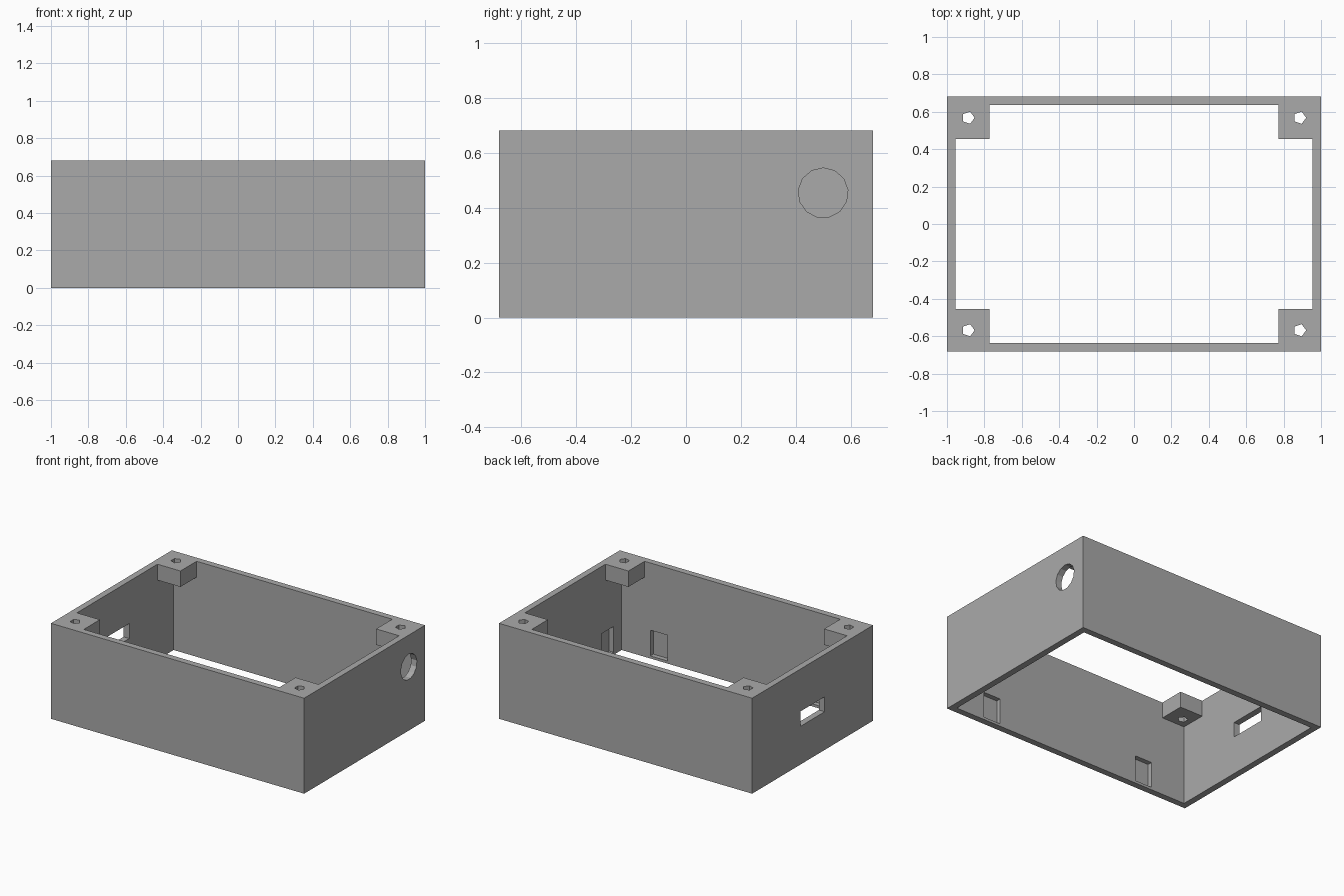
import bpy, bmesh, math
from mathutils import Vector

UNIT = 1 / 44          # one millimetre in scene units
LENGTH, DEPTH, HEIGHT, WALL = 88, 60, 30, 2
HX, HY = LENGTH / 2, DEPTH / 2

cube = bpy.data.objects.get("Cube")
if cube:
    bpy.data.objects.remove(cube, do_unlink=True)

grey = bpy.data.materials.new("plain grey")
grey.use_nodes = True
colour = (0.4, 0.4, 0.4, 1)
grey.diffuse_color = colour
grey.node_tree.nodes["Principled BSDF"].inputs["Base Color"].default_value = colour


def prism(name, outline, push):
    """Solid made by pushing a flat outline along a vector."""
    bm = bmesh.new()
    face = bm.faces.new([bm.verts.new(Vector(p) * UNIT) for p in outline])
    new = bmesh.ops.extrude_face_region(bm, geom=[face], use_keep_orig=True)["geom"]
    moved = [v for v in new if isinstance(v, bmesh.types.BMVert)]
    bmesh.ops.translate(bm, verts=moved, vec=Vector(push) * UNIT)
    bmesh.ops.recalc_face_normals(bm, faces=bm.faces)
    mesh = bpy.data.meshes.new(name)
    bm.to_mesh(mesh)
    bm.free()
    mesh.materials.append(grey)
    obj = bpy.data.objects.new(name, mesh)
    bpy.context.collection.objects.link(obj)
    return obj


def box(name, x0, x1, y0, y1, z0, z1):
    corners = [(x0, y0, z0), (x1, y0, z0), (x1, y1, z0), (x0, y1, z0)]
    return prism(name, corners, (0, 0, z1 - z0))


def ring(sides, radius):
    angles = [math.tau * i / sides for i in range(sides)]
    return [(radius * math.cos(a), radius * math.sin(a)) for a in angles]


body = box("enclosure_frame", -HX, HX, -HY, HY, 0, HEIGHT)
ix, iy = HX - WALL, HY - WALL
post, post_bottom = 10, 25

# Cavity: full below the corner posts, cross-shaped between them
cutters = [
    box("lower_cavity", -ix, ix, -iy, iy, -5, post_bottom),
    box("long_cavity", post - HX, HX - post, -iy, iy, 10, HEIGHT + 5),
    box("wide_cavity", -ix, ix, post - HY, HY - post, 10, HEIGHT + 5),
]

# Screw holes through the corner posts
for sx in (-1, 1):
    for sy in (-1, 1):
        cx, cy = sx * (HX - post / 2), sy * (HY - post / 2)
        outline = [(cx + a, cy + b, 20) for a, b in ring(5, 1.5)]
        cutters.append(prism("screw_hole", outline, (0, 0, 15)))

# Round cable hole in one end, rectangular port in the other
outline = [(HX - 5, 22 + b, 20 + a) for a, b in ring(13, 4)]
cutters.append(prism("cable_hole", outline, (10, 0, 0)))
cutters.append(box("port_slot", -HX - 3, -HX + 5, -6, 6, 12, 16.7))

# Shallow clip recesses on the inner walls
low, high, sink = 0.8, 8.9, 1.5
for x in (26, -30):
    cutters.append(box("clip_recess", x, x + 6, -iy - sink, -iy + 3, low, high))
cutters.append(box("clip_recess", ix - 3, ix + sink, -24, -18, low, high))

# Cut everything out of the body, then drop the cutters
for cutter in cutters:
    cutter.hide_render = True
    mod = body.modifiers.new(cutter.name, "BOOLEAN")
    mod.operation = "DIFFERENCE"
    mod.solver = "EXACT"
    mod.object = cutter
bpy.context.view_layer.update()
graph = bpy.context.evaluated_depsgraph_get()
result = bpy.data.meshes.new_from_object(body.evaluated_get(graph))
body.modifiers.clear()
body.data = result
for cutter in cutters:
    bpy.data.objects.remove(cutter, do_unlink=True)
